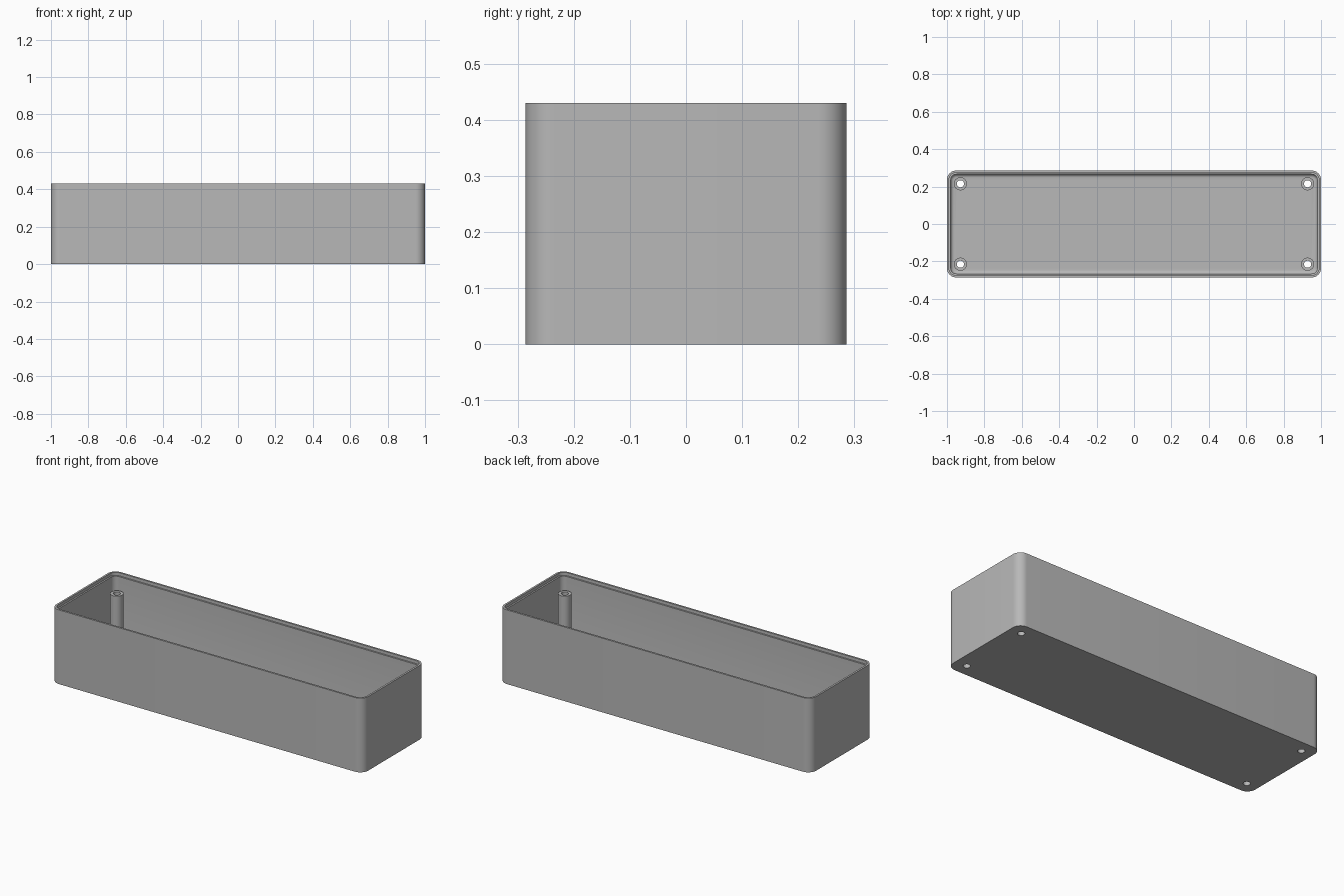
import bpy, bmesh, math
from mathutils import Matrix

cube = bpy.data.objects.get("Cube")
if cube:
    bpy.data.objects.remove(cube, do_unlink=True)

HALF_X, HALF_Y, HEIGHT = 1.0, 0.286, 0.43
CORNER, FLOOR = 0.05, 0.025
POST_X, POST_Y, POST_TOP = 0.928, 0.215, 0.34
POST_R, BORE_R = 0.035, 0.019

grey = bpy.data.materials.new("plain grey")
grey.use_nodes = True
grey.diffuse_color = (0.48, 0.48, 0.48, 1)
grey.node_tree.nodes["Principled BSDF"].inputs["Base Color"].default_value = grey.diffuse_color


def make_object(name, bm):
    bmesh.ops.recalc_face_normals(bm, faces=bm.faces)
    mesh = bpy.data.meshes.new(name)
    bm.to_mesh(mesh)
    bm.free()
    mesh.materials.append(grey)
    obj = bpy.data.objects.new(name, mesh)
    bpy.context.collection.objects.link(obj)
    return obj


def activate(obj):
    bpy.ops.object.select_all(action="DESELECT")
    obj.select_set(True)
    bpy.context.view_layer.objects.active = obj


def smooth(obj):
    activate(obj)
    bpy.ops.object.shade_smooth_by_angle(angle=math.radians(32))


def rounded_ring(bm, inset, z, steps=10):
    """Rounded rectangle of vertices, set in from the outer wall."""
    r = max(CORNER - inset, 0.008)
    cx, cy = HALF_X - inset - r, HALF_Y - inset - r
    ring = []
    for quarter, (sx, sy) in enumerate([(1, 1), (-1, 1), (-1, -1), (1, -1)]):
        for i in range(steps + 1):
            a = (quarter + i / steps) * math.pi / 2
            ring.append(bm.verts.new((sx * cx + r * math.cos(a), sy * cy + r * math.sin(a), z)))
    return ring


def bridge(bm, a, b):
    for i in range(len(a)):
        j = (i + 1) % len(a)
        bm.faces.new((a[i], a[j], b[j], b[i]))


# Tray: outer wall, stepped rim, inner wall and a rounded edge at the floor
wall, fillet = 0.02, 0.018
profile = [(0, 0), (0, HEIGHT), (0.011, HEIGHT), (0.011, HEIGHT - 0.018), (wall, HEIGHT - 0.018)]
for i in range(6):
    a = i / 5 * math.pi / 2
    profile.append((wall + fillet * (1 - math.cos(a)), FLOOR + fillet * (1 - math.sin(a))))
bm = bmesh.new()
rings = [rounded_ring(bm, inset, z) for inset, z in profile]
for lower, upper in zip(rings, rings[1:]):
    bridge(bm, lower, upper)
bm.faces.new(rings[0])
bm.faces.new(rings[-1])
tray = make_object("tray", bm)

# Screw holes through the floor
corners = [(sx * POST_X, sy * POST_Y) for sx in (-1, 1) for sy in (-1, 1)]
bm = bmesh.new()
for x, y in corners:
    bmesh.ops.create_cone(bm, cap_ends=True, segments=32, radius1=BORE_R, radius2=BORE_R,
                          depth=0.2, matrix=Matrix.Translation((x, y, 0)))
cutter = make_object("hole_cutter", bm)
cutter.hide_render = True
activate(tray)
cut = tray.modifiers.new("screw holes", "BOOLEAN")
cut.operation, cut.solver, cut.object = "DIFFERENCE", "EXACT", cutter
bpy.ops.object.modifier_apply(modifier=cut.name)
bpy.data.objects.remove(cutter, do_unlink=True)
smooth(tray)


# Hollow screw posts standing on the floor
def screw_post(name, x, y):
    bm = bmesh.new()
    section = [(BORE_R, FLOOR), (POST_R, FLOOR), (POST_R, POST_TOP), (BORE_R, POST_TOP)]
    loops = []
    for r, z in section:
        angles = [k * math.tau / 32 for k in range(32)]
        loops.append([bm.verts.new((x + r * math.cos(a), y + r * math.sin(a), z)) for a in angles])
    for i in range(1, 4):
        bridge(bm, loops[i - 1], loops[i])
    bridge(bm, loops[3], loops[0])
    smooth(make_object(name, bm))


for x, y in corners:
    side = "left" if x > 0 else "right"
    end = "back" if y > 0 else "front"
    screw_post(f"{end}_{side}_screw_post", x, y)
